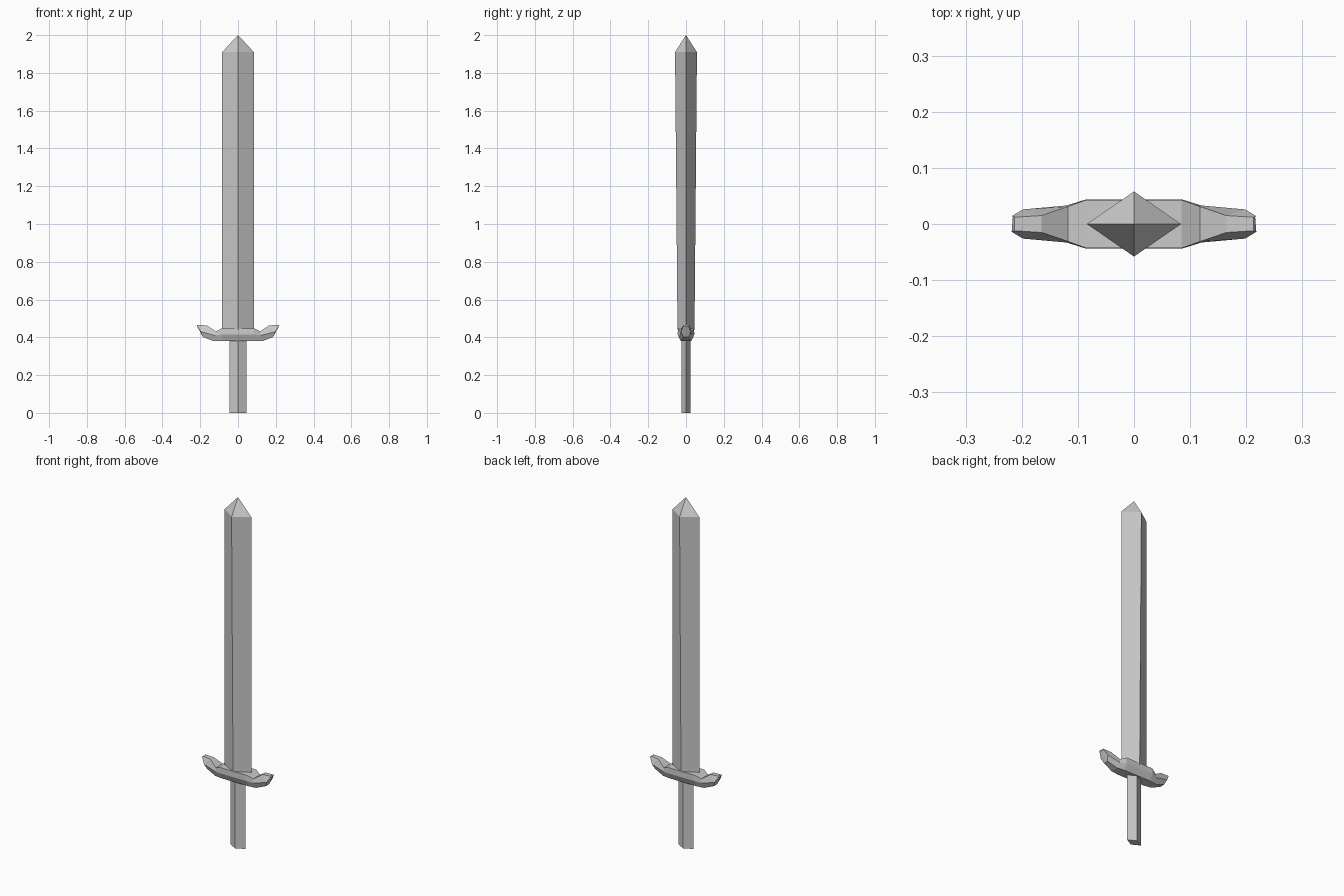
import bpy, bmesh

if "Cube" in bpy.data.objects:
    bpy.data.objects.remove(bpy.data.objects["Cube"])


def loft(name, rings):
    """Skin a row of matching closed cross-sections with flat, capped faces."""
    bm = bmesh.new()
    rows = [[bm.verts.new(p) for p in ring] for ring in rings]
    n = len(rows[0])
    for a, b in zip(rows, rows[1:]):
        for i in range(n):
            j = (i + 1) % n
            bm.faces.new((a[i], a[j], b[j], b[i]))
    bm.faces.new(rows[0])
    bm.faces.new(rows[-1])
    bmesh.ops.remove_doubles(bm, verts=bm.verts, dist=0.00005)
    bmesh.ops.recalc_face_normals(bm, faces=bm.faces)
    mesh = bpy.data.meshes.new(name)
    bm.to_mesh(mesh)
    bm.free()
    obj = bpy.data.objects.new(name, mesh)
    bpy.context.collection.objects.link(obj)
    return obj


def diamond(hx, hy, z):
    return [(hx, 0, z), (0, hy, z), (-hx, 0, z), (0, -hy, z)]


# Grip: plain diamond bar
loft("grip", [diamond(0.046, 0.025, 0), diamond(0.046, 0.025, 0.40)])

# Blade: diamond bar thickening upward, with a short point
loft("blade", [diamond(0.084, 0.045, 0.44), diamond(0.084, 0.058, 1.91),
               diamond(0.0005, 0.0004, 2.0)])

# Crossguard: six-sided sections (x, z, half depth) for top, middle and bottom
half = [
    [(0.085, 0.448, 0.043), (0.085, 0.415, 0.044), (0.085, 0.38, 0.028)],
    [(0.118, 0.432, 0.031), (0.120, 0.410, 0.033), (0.130, 0.38, 0.022)],
    [(0.165, 0.463, 0.015), (0.198, 0.430, 0.026), (0.186, 0.402, 0.014)],
    [(0.213, 0.466, 0.012), (0.218, 0.464, 0.014), (0.216, 0.458, 0.012)],
]


def guard_ring(section, side):
    front = [(side * x, -y, z) for x, z, y in section]
    back = [(side * x, y, z) for x, z, y in reversed(section)]
    return front + back


loft("crossguard", [guard_ring(s, -1) for s in reversed(half)]
     + [guard_ring(s, 1) for s in half])
